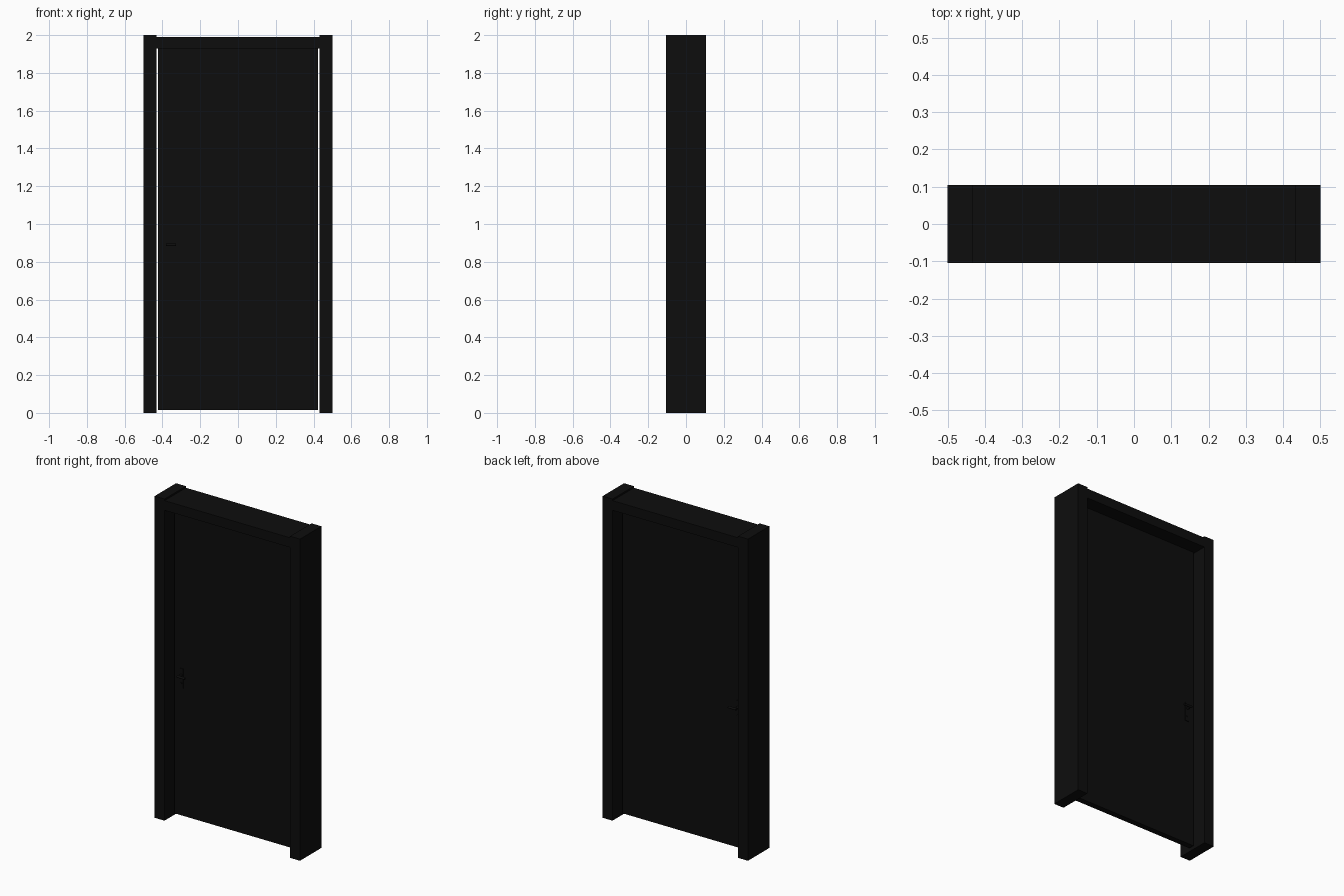
import bpy
import math

if "Cube" in bpy.data.objects:
    bpy.data.objects.remove(bpy.data.objects["Cube"])


def flat(name, v):
    m = bpy.data.materials.new(name)
    m.diffuse_color = (v, v, v, 1)
    m.use_nodes = True
    m.node_tree.nodes["Principled BSDF"].inputs["Base Color"].default_value = m.diffuse_color
    return m


BLACK = flat("black", 0.004)


def box(name, x0, x1, y0, y1, z0, z1):
    bpy.ops.mesh.primitive_cube_add(size=1, location=((x0 + x1) / 2, (y0 + y1) / 2, (z0 + z1) / 2))
    o = bpy.context.object
    o.name = name
    o.scale = (x1 - x0, y1 - y0, z1 - z0)
    bpy.ops.object.transform_apply(location=False, rotation=False, scale=True)
    o.data.materials.append(BLACK)
    return o


def rod(name, loc, radius, depth, rot):
    bpy.ops.mesh.primitive_cylinder_add(vertices=20, radius=radius, depth=depth, location=loc, rotation=rot)
    o = bpy.context.object
    o.name = name
    o.data.materials.append(BLACK)
    bpy.ops.object.shade_smooth_by_angle()
    return o


# Frame: two full-height jambs and a slightly lower head
box("left_jamb", -0.5, -0.432, -0.105, 0.105, 0, 2)
box("right_jamb", 0.432, 0.5, -0.105, 0.105, 0, 2)
box("frame_head", -0.432, 0.432, -0.105, 0.105, 1.93, 1.99)

# Door leaf with narrow side gaps
box("door_leaf", -0.424, 0.424, -0.018, 0.018, 0.015, 1.93)

# Lever handle and keyhole plate on both faces
QUARTER = math.pi / 2
for s, side in ((-1, "front"), (1, "back")):
    ya, yb = sorted((s * 0.018, s * 0.023))
    box(side + "_handle_plate", -0.386, -0.362, ya, yb, 0.81, 0.93)
    rod(side + "_handle_stem", (-0.374, s * 0.037, 0.89), 0.007, 0.034, (QUARTER, 0, 0))
    rod(side + "_handle_lever", (-0.355, s * 0.052, 0.89), 0.007, 0.054, (0, QUARTER, 0))
    rod(side + "_keyhole", (-0.374, s * 0.024, 0.84), 0.006, 0.006, (QUARTER, 0, 0))
